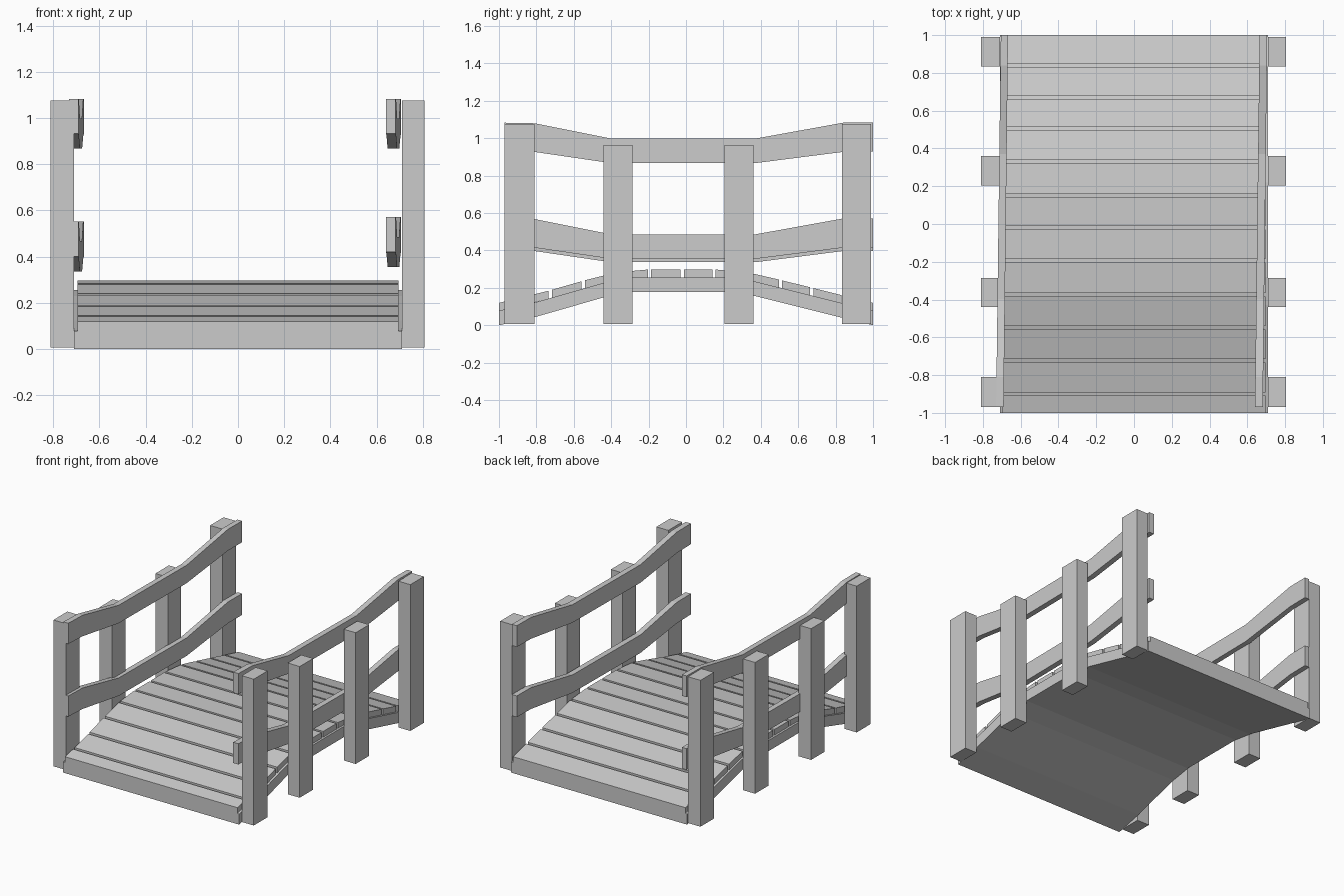
import bpy, bmesh

if "Cube" in bpy.data.objects:
    bpy.data.objects.remove(bpy.data.objects["Cube"])


def extrude_profile(name, top, bottom, x_start, x_end):
    """Solid strip in the YZ plane. x_start / x_end are the (min, max) x at the first / last y."""
    y0, y1 = top[0][0], top[-1][0]
    loop = list(bottom) + list(reversed(top))
    n = len(top)
    bm = bmesh.new()
    sides = []
    for s in (0, 1):
        verts = []
        for y, z in loop:
            t = (y - y0) / (y1 - y0)
            verts.append(bm.verts.new((x_start[s] + t * (x_end[s] - x_start[s]), y, z)))
        sides.append(verts)
    a, b = sides
    m = len(loop)
    for i in range(m):
        j = (i + 1) % m
        bm.faces.new((a[i], a[j], b[j], b[i]))
    # side walls as quads between bottom and top edges
    for v in sides:
        for i in range(n - 1):
            bm.faces.new((v[i], v[i + 1], v[m - 2 - i], v[m - 1 - i]))
    bmesh.ops.recalc_face_normals(bm, faces=bm.faces)
    mesh = bpy.data.meshes.new(name)
    bm.to_mesh(mesh)
    bm.free()
    obj = bpy.data.objects.new(name, mesh)
    bpy.context.collection.objects.link(obj)
    return obj


def box(name, lo, hi):
    bpy.ops.mesh.primitive_cube_add(size=1, location=[(a + b) / 2 for a, b in zip(lo, hi)])
    obj = bpy.context.object
    obj.name = name
    obj.scale = [b - a for a, b in zip(lo, hi)]
    return obj


def height(profile, y):
    for (ya, za), (yb, zb) in zip(profile, profile[1:]):
        if y <= yb:
            return za + (zb - za) * (y - ya) / (yb - ya)
    return profile[-1][1]


# Arched deck slab
arch = [(-1, 0), (-0.8, 0.046), (-0.43, 0.152), (-0.28, 0.178),
        (0.22, 0.178), (0.37, 0.156), (0.82, 0.044), (1, 0)]
slab_top = [(y, z + 0.078) for y, z in arch]
extrude_profile("deck_slab", slab_top, arch, (-0.71, 0.71), (-0.71, 0.71))

# Planks laid across the deck
gaps = [-0.9, -0.725, -0.55, -0.375, -0.195, -0.02, 0.15, 0.333, 0.505, 0.672, 0.84]
starts = [-1] + [g + 0.009 for g in gaps]
ends = [g - 0.009 for g in gaps] + [1]
for i, (ya, yb) in enumerate(zip(starts, ends)):
    za, zb = height(slab_top, ya), height(slab_top, yb)
    if -0.2 < (ya + yb) / 2 < 0.2 or i in (4, 7):
        za, zb = max(za, 0.24), max(zb, 0.24)
    under = [(ya, za - 0.001), (yb, zb - 0.001)]
    upper = [(ya, za + 0.042), (yb, zb + 0.042)]
    extrude_profile(f"plank_{i + 1}", upper, under, (-0.695, 0.695), (-0.695, 0.695))

# Posts on both sides
posts = [(-0.97, -0.81, 1.075), (-0.44, -0.285, 0.965),
         (0.205, 0.36, 0.965), (0.835, 0.99, 1.075)]
for side, x0, x1 in (("left", -0.81, -0.71), ("right", 0.71, 0.806)):
    for i, (ya, yb, top) in enumerate(posts):
        box(f"{side}_post_{i + 1}", (x0, ya, 0.008), (x1, yb, top))

# Handrails, slightly skewed, dipping in the middle
rail_top = [(-0.97, 1.083), (-0.81, 1.08), (-0.4, 0.998), (0.37, 0.998), (0.84, 1.083), (1, 1.083)]
rail_low = [(-0.97, 0.932), (-0.81, 0.927), (-0.4, 0.867), (0.37, 0.867), (0.84, 0.927), (1, 0.928)]
for side, xs, xe, drop in (("left", (-0.73, -0.69), (-0.705, -0.667), 0.53),
                           ("right", (0.64, 0.682), (0.665, 0.705), 0.512)):
    for level, d in (("upper", 0), ("lower", drop)):
        extrude_profile(f"{side}_{level}_rail", [(y, z - d) for y, z in rail_top],
                        [(y, z - d) for y, z in rail_low], xs, xe)
